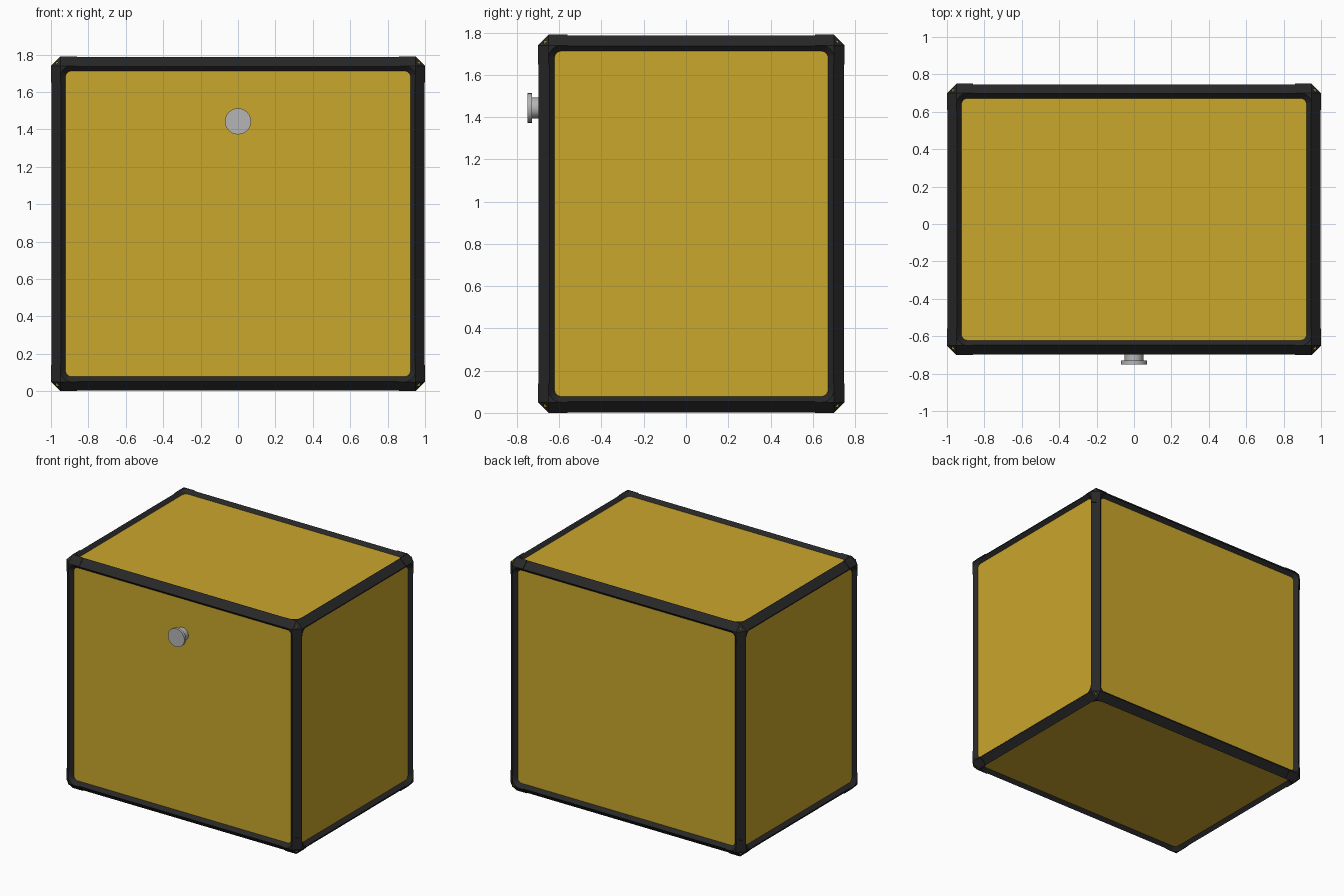
import bpy, bmesh, math
from mathutils import Vector

cube = bpy.data.objects.get("Cube")
if cube:
    bpy.data.objects.remove(cube, do_unlink=True)

HALF = Vector((1.0, 0.725, 0.895))
CENTRE = Vector((0, 0.025, 0.895))
CHAMFER, INNER, RECESS = 0.05, 0.08, 0.03   # rail cross-section
ARM = 0.14                                  # corner piece arm length
RADIUS = 0.06                               # corner fillet on the outer ridge


def material(name, rgb, rough=0.5):
    m = bpy.data.materials.new(name)
    m.use_nodes = True
    m.diffuse_color = (*rgb, 1)
    bsdf = m.node_tree.nodes["Principled BSDF"]
    bsdf.inputs["Base Color"].default_value = (*rgb, 1)
    bsdf.inputs["Roughness"].default_value = rough
    return m


yellow = material("panel_yellow", (0.59, 0.385, 0.025))
black = material("frame_black", (0.021, 0.021, 0.022))
grey = material("knob_grey", (0.46, 0.46, 0.46))


def finish(bm, name, mat, smooth=False):
    bmesh.ops.remove_doubles(bm, verts=bm.verts, dist=0.0001)
    bmesh.ops.recalc_face_normals(bm, faces=bm.faces)
    me = bpy.data.meshes.new(name)
    bm.to_mesh(me)
    bm.free()
    me.materials.append(mat)
    ob = bpy.data.objects.new(name, me)
    bpy.context.collection.objects.link(ob)
    if smooth:
        bpy.ops.object.select_all(action="DESELECT")
        ob.select_set(True)
        bpy.context.view_layer.objects.active = ob
        bpy.ops.object.shade_smooth_by_angle(angle=math.radians(30))
    return ob


def add_face(bm, points):
    return bm.faces.new([bm.verts.new(p) for p in points])


# Yellow panels: one box set slightly inside the frame
bm = bmesh.new()
bmesh.ops.create_cube(bm, size=2)
for v in bm.verts:
    v.co = CENTRE + Vector([c * (h - RECESS + 0.002) for c, h in zip(v.co, HALF)])
finish(bm, "panels", yellow)

# Black rails: chamfered bar along each of the twelve edges
bm = bmesh.new()
GAP = 0.003
profile = [(CHAMFER, 0), (0, CHAMFER), (RECESS, INNER), (INNER, RECESS)]
for axis in range(3):
    b, c = (axis + 1) % 3, (axis + 2) % 3
    for sb in (-1, 1):
        for sc in (-1, 1):
            ends = []
            for side in (-1, 1):
                ring = []
                for u, w in profile:
                    p = CENTRE.copy()
                    p[axis] += side * (HALF[axis] - ARM + 0.01)
                    p[b] += sb * (HALF[b] - u - GAP)
                    p[c] += sc * (HALF[c] - w - GAP)
                    ring.append(bm.verts.new(p))
                ends.append(ring)
            for i in range(4):
                j = (i + 1) % 4
                bm.faces.new((ends[0][i], ends[0][j], ends[1][j], ends[1][i]))
            bm.faces.new(ends[0])
            bm.faces.new(ends[1])
finish(bm, "edge_rails", black)


def fillet(inset, radius, depth):
    """Quarter-round path from one arm end to the other."""
    mid = inset + radius
    arc = [(mid - radius * math.sin(t), mid - radius * math.cos(t))
           for t in [math.pi / 12 * i for i in range(7)]]
    return [(x, y, depth) for x, y in [(ARM, inset)] + arc + [(inset, ARM)]]


def corner_piece(bm, sign):
    """Three-armed corner, measured inward from the outer corner."""
    ridge = fillet(CHAMFER, RADIUS, 0)
    foot = fillet(INNER, RADIUS - RECESS, RECESS)
    k = CHAMFER
    polys = [[(k, k, 0)] + ridge[1:-1]]
    polys += [[ridge[i], ridge[i + 1], foot[i + 1], foot[i]]
              for i in range(len(ridge) - 1)]
    polys.append([(k, k, 0), (ARM, k, 0), (ARM, 0, k), (k, 0, k)])
    polys.append([(ARM, u, w) for u, w in profile])
    for turn in range(3):
        for poly in polys:
            pts = []
            for p in poly:
                q = p[turn:] + p[:turn]
                pts.append(CENTRE + Vector([s * (h - e) for s, h, e in zip(sign, HALF, q)]))
            add_face(bm, pts)
    tip = [(k, k, 0), (k, 0, k), (0, k, k)]
    add_face(bm, [CENTRE + Vector([s * (h - e) for s, h, e in zip(sign, HALF, q)]) for q in tip])


# Black corner pieces, mirrored to all eight corners
for sx, side in ((-1, "right"), (1, "left")):
    for sy, depth in ((-1, "front"), (1, "back")):
        for sz, level in ((-1, "bottom"), (1, "top")):
            bm = bmesh.new()
            corner_piece(bm, (sx, sy, sz))
            finish(bm, f"corner_{level}_{depth}_{side}", black, True)

# Grey knob: stem and round cap on the front
for name, radius, y0, y1 in (("knob_stem", 0.05, -0.735, -0.66),
                             ("knob_cap", 0.07, -0.75, -0.73)):
    bm = bmesh.new()
    bmesh.ops.create_cone(bm, cap_ends=True, segments=32, radius1=radius,
                          radius2=radius, depth=y1 - y0)
    for v in bm.verts:
        x, y, z = v.co
        v.co = (x, (y0 + y1) / 2 + z, 1.443 + y)
    finish(bm, name, grey, True)
